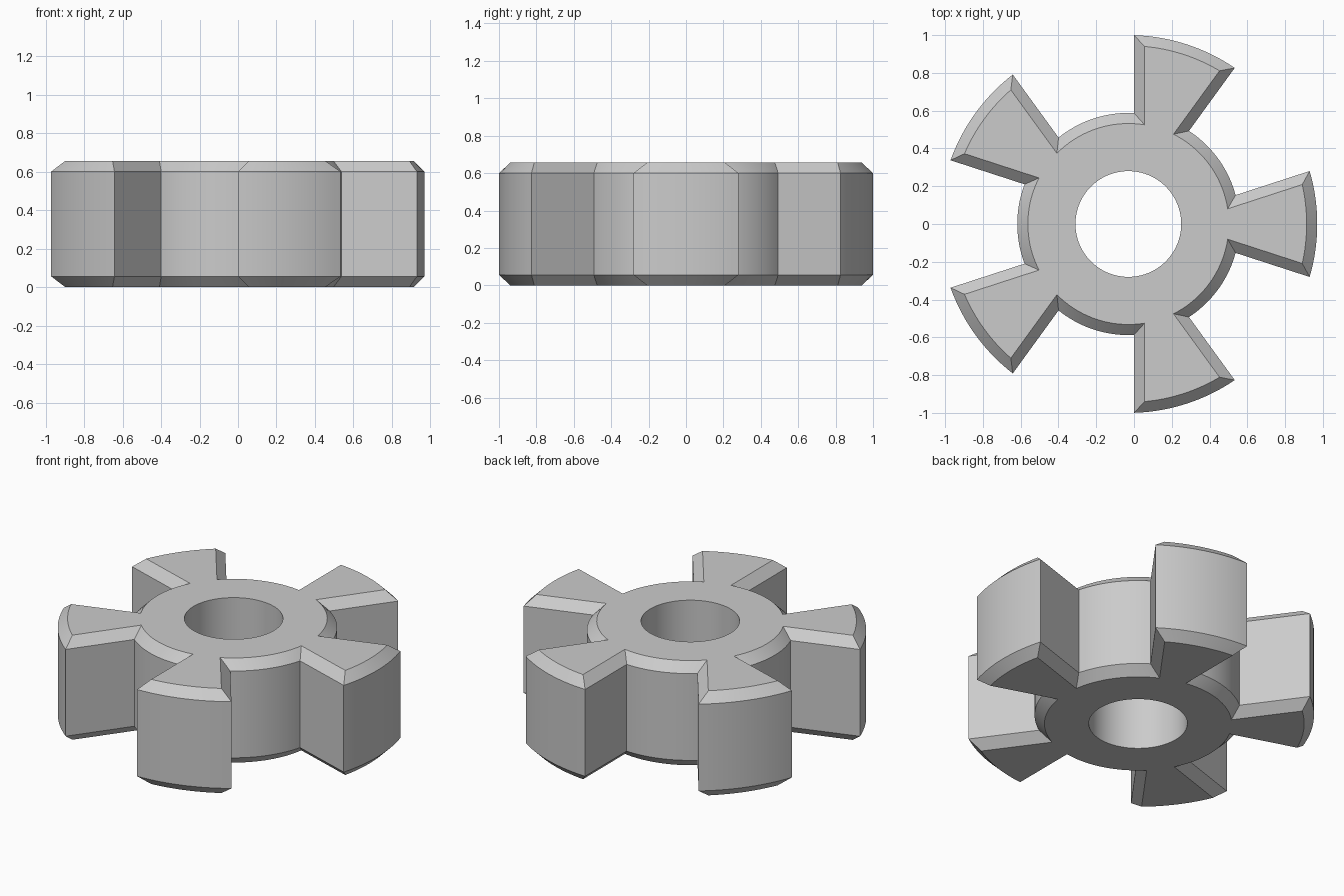
import bpy, bmesh
from math import sin, cos, asin, radians, tau

cube = bpy.data.objects.get("Cube")
if cube:
    bpy.data.objects.remove(cube, do_unlink=True)

TEETH, HEIGHT, BEVEL = 5, 0.656, 0.056
TIP_R, HUB_R, BORE_R = 1.0, 0.588, 0.28
FLANK_OFFSET, CENTRE_X = 0.03, -0.03
PITCH = tau / TEETH


def arc(radius, start, end, steps):
    return [(radius * cos(start + (end - start) * i / steps) + CENTRE_X,
             radius * sin(start + (end - start) * i / steps))
            for i in range(steps + 1)]


def rotor_outline(inset):
    """Tooth tips and hub arcs joined by straight, flared flanks."""
    tip, hub, offset = TIP_R - inset, HUB_R - inset, FLANK_OFFSET + inset
    tip_half = radians(18) - asin(offset / tip)
    hub_half = radians(18) - asin(offset / hub)
    points = []
    for tooth in range(TEETH):
        a = tooth * PITCH
        points += arc(tip, a - tip_half, a + tip_half, 16)
        points += arc(hub, a + hub_half, a + PITCH - hub_half, 18)
    return points


def add_ring(bm, points, z):
    return [bm.verts.new((x, y, z)) for x, y in points]


def wall(bm, lower, upper):
    n = len(lower)
    for i in range(n):
        j = (i + 1) % n
        bm.faces.new((lower[i], lower[j], upper[j], upper[i]))


def cap(bm, outer, inner):
    edges = [bm.edges.get((r[i - 1], r[i])) for r in (outer, inner) for i in range(len(r))]
    bmesh.ops.triangle_fill(bm, edges=edges, use_beauty=True)


bm = bmesh.new()

# Toothed body with chamfered top and bottom rims
levels = [(0, BEVEL), (BEVEL, 0), (HEIGHT - BEVEL, 0), (HEIGHT, BEVEL)]
rings = [add_ring(bm, rotor_outline(inset), z) for z, inset in levels]
for lower, upper in zip(rings, rings[1:]):
    wall(bm, lower, upper)

# Central bore
circle = arc(BORE_R, 0, tau, 96)[:-1]
bore = [add_ring(bm, circle, z) for z in (0, HEIGHT)]
wall(bm, *bore)

# Flat end faces
cap(bm, rings[0], bore[0])
cap(bm, rings[-1], bore[1])
bmesh.ops.recalc_face_normals(bm, faces=bm.faces)

mesh = bpy.data.meshes.new("toothed_rotor")
bm.to_mesh(mesh)
bm.free()
rotor = bpy.data.objects.new("toothed_rotor", mesh)
bpy.context.collection.objects.link(rotor)

# Plain grey finish
grey = bpy.data.materials.new("light_grey")
grey.use_nodes = True
colour = (0.6, 0.6, 0.6, 1)
grey.diffuse_color = colour
grey.node_tree.nodes["Principled BSDF"].inputs["Base Color"].default_value = colour
mesh.materials.append(grey)

bpy.context.view_layer.objects.active = rotor
rotor.select_set(True)
bpy.ops.object.shade_smooth_by_angle(angle=radians(20))
